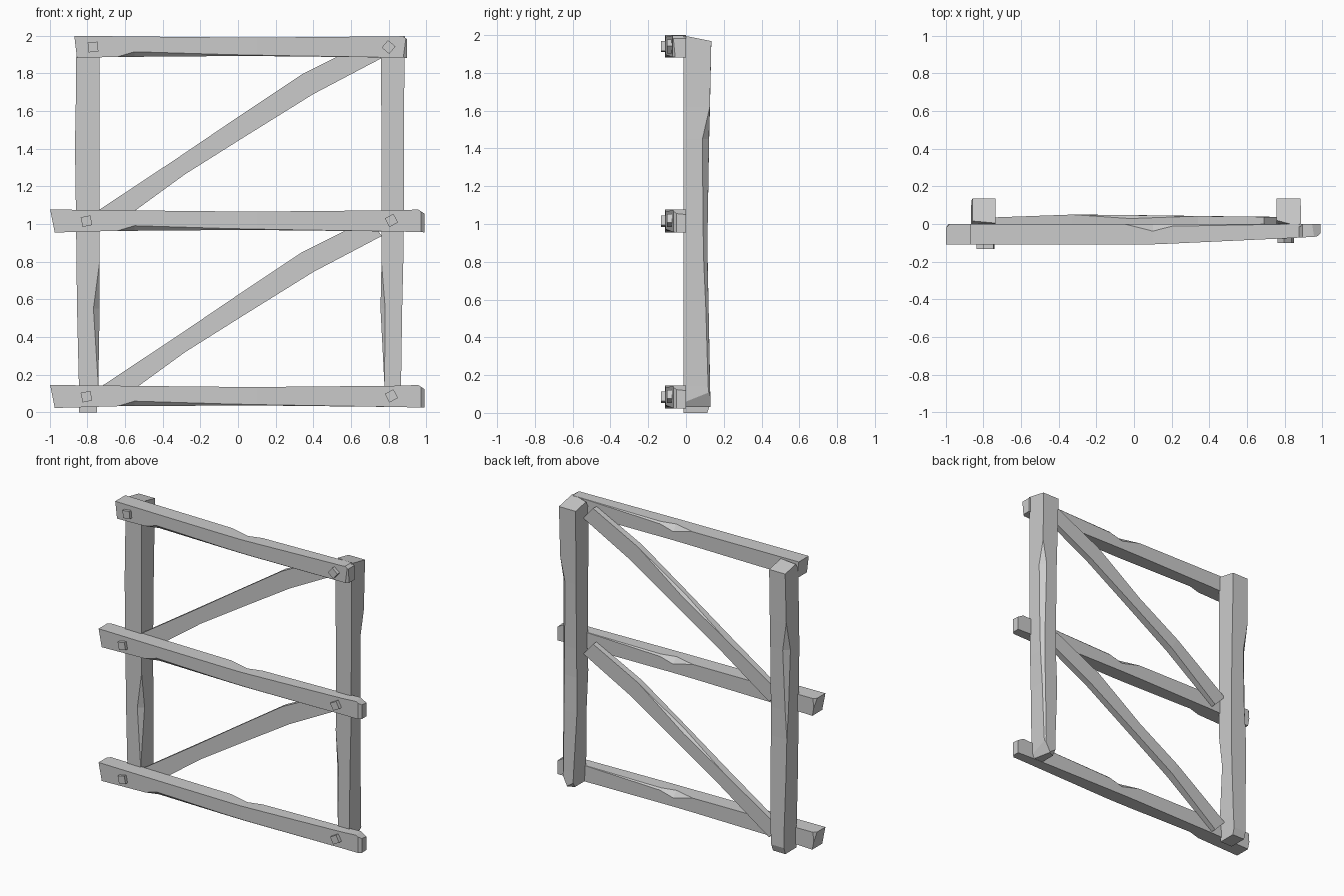
import bpy, bmesh
from math import radians
from mathutils import Vector, Matrix

if "Cube" in bpy.data.objects:
    bpy.data.objects.remove(bpy.data.objects["Cube"])


def loft(name, rings, cuts=()):
    """Skin rings of points into a hewn timber, then slice it with (point, outward normal) planes."""
    bm = bmesh.new()
    loops = [[bm.verts.new(p) for p in ring] for ring in rings]
    n = len(loops[0])
    for a, b in zip(loops, loops[1:]):
        for i in range(n):
            j = (i + 1) % n
            bm.faces.new((a[i], a[j], b[j], b[i]))
    bm.faces.new(loops[0])
    bm.faces.new(loops[-1])
    bmesh.ops.remove_doubles(bm, verts=bm.verts, dist=0.0005)
    for co, no in cuts:
        geom = bm.verts[:] + bm.edges[:] + bm.faces[:]
        res = bmesh.ops.bisect_plane(bm, geom=geom, plane_co=co, plane_no=Vector(no).normalized(),
                                     clear_outer=True)
        edges = [e for e in res['geom_cut'] if isinstance(e, bmesh.types.BMEdge)]
        if edges:
            bmesh.ops.holes_fill(bm, edges=[e for e in bm.edges if e.is_boundary], sides=0)
    bmesh.ops.recalc_face_normals(bm, faces=bm.faces)
    mesh = bpy.data.meshes.new(name)
    bm.to_mesh(mesh)
    bm.free()
    ob = bpy.data.objects.new(name, mesh)
    bpy.context.collection.objects.link(ob)
    return ob


def section(u0, u1, v0, v1, c, d):
    """Rectangle with chip c at corner (u1, v0) and chip d at corner (u0, v1)."""
    return [(u0, v0), (u1 - c, v0), (u1, v0 + c), (u1, v1), (u0 + d, v1), (u0, v1 - d)]


# Posts: z, outer |x|, inner |x|, back y, front inner chip, back outer chip
def post(name, side, stations, cuts):
    rings = []
    for z, xo, xi, y1, c, d in stations:
        rings.append([(-side * u, v, z) for u, v in section(-xo, -xi, -0.012, y1, c, d)])
    cuts = [((side * p[0], p[1], p[2]), (side * n[0], n[1], n[2])) for p, n in cuts]
    loft(name, rings, cuts)


post("left_post", -1,
     [(0, .845, .75, .13, 0, 0), (.14, .845, .742, .128, 0, 0), (.55, .855, .735, .12, .033, 0),
      (.8, .858, .735, .115, 0, 0), (1.0, .86, .735, .115, 0, .015), (1.42, .866, .735, .122, 0, .035),
      (1.62, .862, .735, .127, 0, 0), (2.0, .858, .735, .135, 0, 0)],
     [((.8, .0, 1.99), (0, .2, 1)), ((.8, -.012, 1.95), (.1, -1, .6)),
      ((.8, .13, .05), (.0, 1, -.35))])
post("right_post", 1,
     [(.03, .866, .782, .13, 0, 0), (.14, .866, .778, .127, 0, .01), (.55, .872, .757, .12, .025, .015),
      (.8, .878, .762, .114, 0, .02), (1.0, .88, .763, .115, 0, .025), (1.45, .883, .763, .122, 0, .035),
      (1.62, .882, .761, .126, 0, 0), (2.0, .886, .757, .135, 0, 0)],
     [((.8, .0, 1.995), (0, .2, 1)), ((.8, -.012, 1.96), (-.3, -1, .6)),
      ((.866, .05, .08), (1, .2, -.5)), ((.79, .13, .06), (-.5, 1, -.7))])

# Rails: x, front y, bottom z, top z, bottom front chip, top back chip
RAIL = [(-1.0, -.11, .022, .145, 0, 0), (-.64, -.11, .032, .141, 0, 0), (-.55, -.11, .032, .14, .027, 0),
        (-.05, -.109, .036, .135, .008, 0), (.1, -.108, .036, .134, .005, .038),
        (.2, -.104, .035, .135, .004, .012), (.85, -.074, .028, .141, 0, 0), (.99, -.066, .024, .146, 0, 0)]


def rail(name, dz, cuts):
    rings = []
    for x, y0, z0, z1, c, d in RAIL:
        pts = section(-z1, -z0, y0, 0, c, d)
        rings.append([(x, v, -u + dz) for u, v in pts])
    loft(name, rings, [((p[0], p[1], p[2] + dz), n) for p, n in cuts])


LONG = [((-.985, -.05, .08), (-1, 0, -.2)), ((-.985, 0, .08), (-1, 1, .1)),
        ((.975, -.03, .13), (.6, .1, 1)), ((.97, -.068, .08), (.9, -1, 0))]
SHORT = [((-.862, -.05, .08), (-1, 0, -.12)), ((.897, -.05, .08), (1, 0, 0)),
         ((.885, -.04, .135), (.7, 0, 1)), ((.885, -.072, .08), (.8, -1, -.1))]
rail("bottom_rail", 0, LONG)
rail("middle_rail", .932, LONG)
rail("top_rail", 1.856, SHORT)

# Braces: lower edge (x, z), upper edge (x, z), back y, upper back chip
BRACE = [((-.665, .985), (-.745, 1.07), .035, 0), ((-.28, 1.265), (-.33, 1.345), .05, 0),
         ((.03, 1.46), (-.02, 1.555), .047, .018), ((.4, 1.69), (.34, 1.795), .042, 0),
         ((.765, 1.882), (.69, 1.97), .038, 0)]
for name, dz in (("upper_brace", 0), ("lower_brace", -.945)):
    rings = []
    for lo, up, y1, d in BRACE:
        lo, up = Vector((lo[0], 0, lo[1] + dz)), Vector((up[0], 0, up[1] + dz))
        back = Vector((0, y1, 0))
        chip = (lo - up).normalized() * d
        rings.append([lo - Vector((0, .003, 0)), up - Vector((0, .003, 0)),
                      up + back - Vector((0, d, 0)), up + back + chip, lo + back])
    loft(name, rings, [((.74, .04, 1.93 + dz), (1, .8, .6))])

# Square pegs: x, z, turn in degrees, front y
PEGS = [("top_left", -.77, 1.94, -6, -.132), ("top_right", .8, 1.94, 40, -.1)]
for row, z in (("middle", 1.015), ("bottom", .083)):
    PEGS += [(row + "_left", -.805, z, -12, -.132), (row + "_right", .815, z + .004, 62, -.1)]
for label, x, z, turn, y in PEGS:
    r, m = .026, Matrix.Rotation(radians(turn), 3, 'Y')
    ring = [m @ Vector((a * r, 0, b * r)) for a, b in ((-1, -1), (1, -1), (1, 1), (-1, 1))]
    loft(label + "_peg", [[p + Vector((x, yy, z)) for p in ring] for yy in (y, -.03)])
